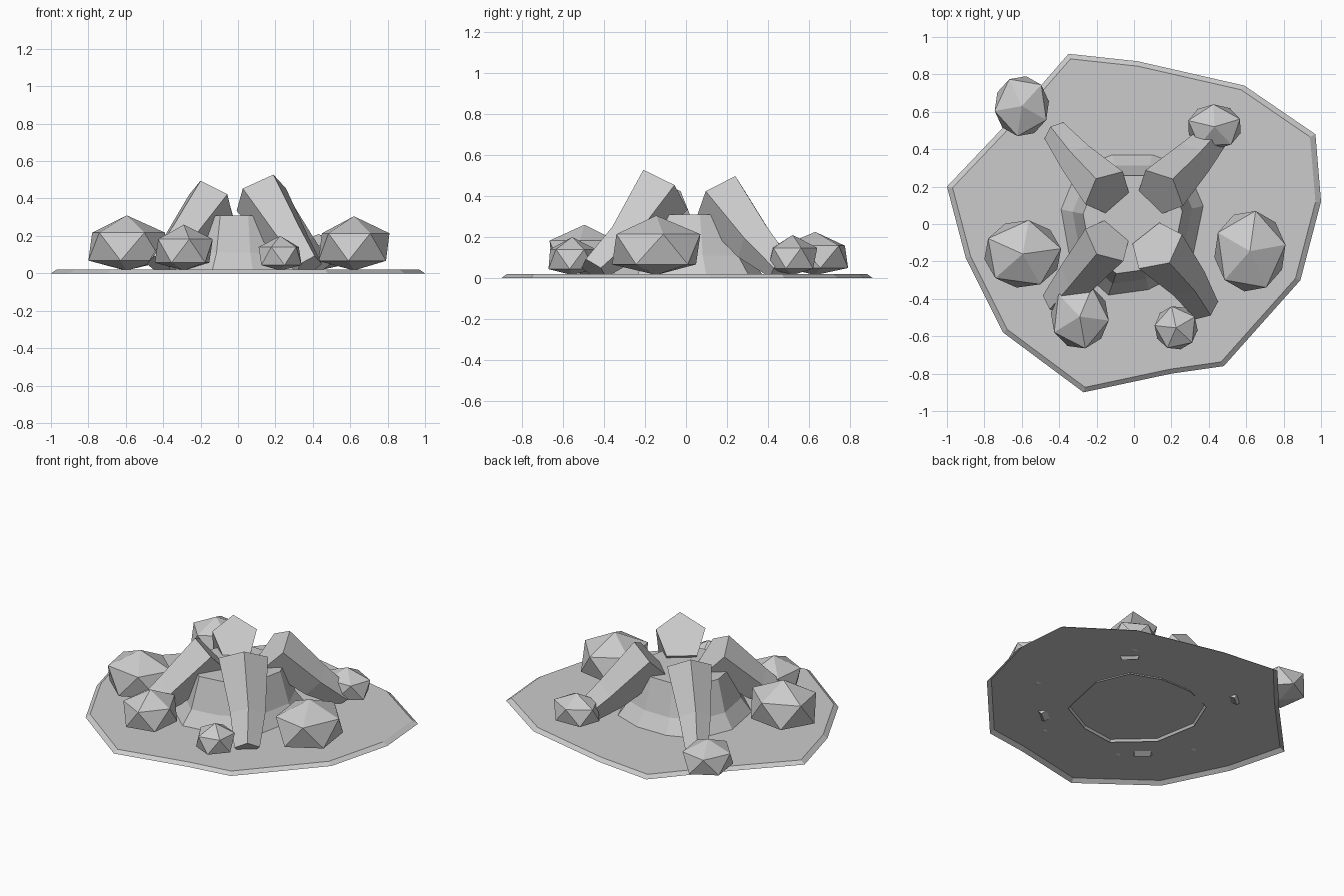
import bpy, bmesh, math
from mathutils import Vector

cube = bpy.data.objects.get("Cube")
if cube:
    bpy.data.objects.remove(cube)

grey = bpy.data.materials.new("stone_grey")
grey.use_nodes = True
COLOUR = (0.6, 0.6, 0.6, 1)
grey.diffuse_color = COLOUR
grey.node_tree.nodes["Principled BSDF"].inputs["Base Color"].default_value = COLOUR


def finish(name, bm):
    """Turn a bmesh into a flat shaded object."""
    bmesh.ops.recalc_face_normals(bm, faces=bm.faces)
    mesh = bpy.data.meshes.new(name)
    bm.to_mesh(mesh)
    bm.free()
    mesh.materials.append(grey)
    obj = bpy.data.objects.new(name, mesh)
    bpy.context.collection.objects.link(obj)
    return obj


def loft(name, rings, bottom=True):
    """Skin rings of equal point count and cap the ends."""
    bm = bmesh.new()
    loops = [[bm.verts.new(p) for p in ring] for ring in rings]
    n = len(loops[0])
    for low, high in zip(loops, loops[1:]):
        for i in range(n):
            j = (i + 1) % n
            bm.faces.new((low[i], low[j], high[j], high[i]))
    bm.faces.new(loops[-1])
    if bottom:
        bm.faces.new(loops[0][::-1])
    return finish(name, bm)


def scaled(outline, levels):
    return [[(x * s, y * s, z) for x, y in outline] for s, z in levels]


# Ground plate: thin shell with a sloped rim, open underneath
ground = [(1, .12), (.97, .48), (.59, .74), (.02, .87), (-.35, .91),
          (-.62, .6), (-1, .2), (-.9, -.18), (-.7, -.58), (-.27, -.9),
          (.2, -.8), (.48, -.76), (.89, -.3)]
loft("ground_plate", scaled(ground, [(1, 0), (.97, .02)]), bottom=False)

# Central mound with a flared foot
mound = [(.38, .1), (.29, .31), (.1, .38), (-.12, .38), (-.31, .3),
         (-.4, .08), (-.35, -.2), (-.14, -.39), (.08, -.36), (.31, -.24)]
loft("central_mound", scaled(mound, [(1, .005), (.82, .11), (.68, .31)]), bottom=False)


# Leaning logs: five sided, bent, thicker at the top
def log(name, foot, middle, top, radii):
    path = [Vector(p) for p in (foot, middle, top)]
    outward = Vector((foot[0] - top[0], foot[1] - top[1], 0)).normalized()
    side = outward.cross(Vector((0, 0, 1)))
    tangents = [path[1] - path[0], path[2] - path[0], path[2] - path[1]]
    rings = []
    for centre, tangent, radius in zip(path, tangents, radii):
        normal = side.cross(tangent.normalized())
        if normal.dot(outward) < 0:
            normal = -normal
        ring = []
        for i in range(5):
            a = math.tau * i / 5
            p = centre + radius * (math.cos(a) * normal + math.sin(a) * side)
            p.z = max(p.z, .004)
            ring.append(p)
        rings.append(ring)
    loft(name, rings)


log("front_left_log", (.38, -.45, .03), (.28, -.3, .17), (.12, -.12, .42), (.08, .11, .155))
log("front_right_log", (-.42, -.42, .03), (-.3, -.28, .17), (-.14, -.09, .39), (.08, .11, .14))
log("back_left_log", (.43, .47, .03), (.31, .34, .17), (.14, .17, .39), (.08, .11, .145))
log("back_right_log", (-.42, .49, .03), (-.3, .34, .17), (-.14, .17, .39), (.07, .1, .14))


# Surrounding stones: upright icosahedra fitted to size, flattened below
def stone(name, x, y, width, depth, top, spin):
    bm = bmesh.new()
    bmesh.ops.create_icosphere(bm, subdivisions=1, radius=1)
    ring = [v for v in bm.verts if .1 < v.co.z < .9][0]
    turn = math.radians(spin) - math.atan2(ring.co.y, ring.co.x)
    c, s = math.cos(turn), math.sin(turn)
    for v in bm.verts:
        v.co = (c * v.co.x - s * v.co.y, s * v.co.x + c * v.co.y, v.co.z)
    half_w = max(abs(v.co.x) for v in bm.verts)
    half_d = max(abs(v.co.y) for v in bm.verts)
    middle = top * .46
    for v in bm.verts:
        v.co = (x + v.co.x / half_w * width / 2,
                y + v.co.y / half_d * depth / 2,
                max(.015, middle + v.co.z * (top - middle)))
    finish(name, bm)


stone("right_stone", -.595, -.16, .41, .36, .31, 9)
stone("left_stone", .62, -.145, .38, .43, .305, 9)
stone("front_right_stone", -.29, -.495, .31, .34, .26, 65)
stone("front_left_stone", .225, -.555, .23, .23, .2, 30)
stone("back_left_stone", .43, .52, .28, .24, .21, 20)
stone("back_right_stone", -.6, .63, .29, .32, .225, 45)
